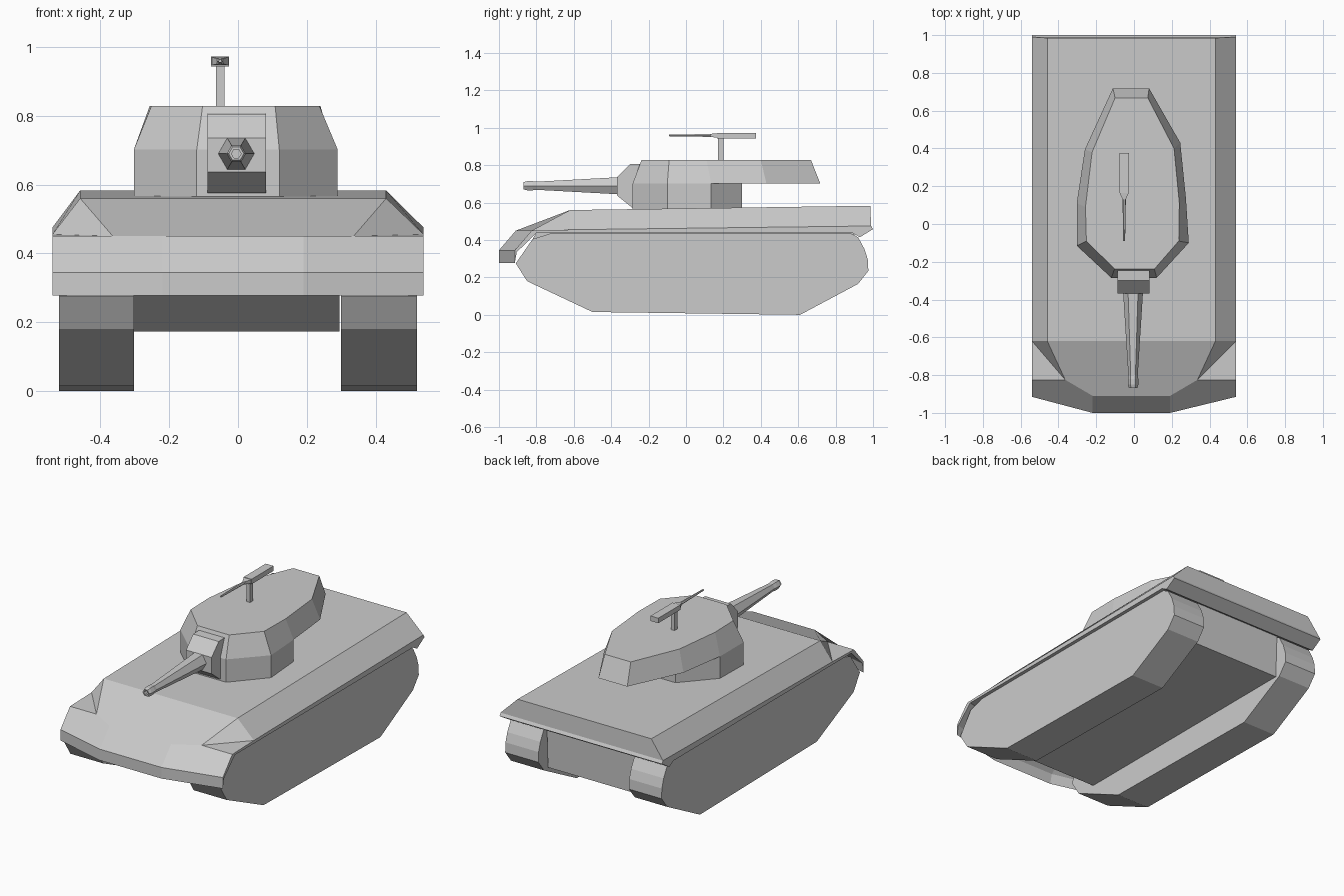
import bpy, bmesh, math

if "Cube" in bpy.data.objects:
    bpy.data.objects.remove(bpy.data.objects["Cube"])


def make_object(name, verts, faces):
    bm = bmesh.new()
    vs = [bm.verts.new(v) for v in verts]
    for f in faces:
        bm.faces.new([vs[i] for i in f])
    bmesh.ops.recalc_face_normals(bm, faces=bm.faces)
    mesh = bpy.data.meshes.new(name)
    bm.to_mesh(mesh)
    bm.free()
    ob = bpy.data.objects.new(name, mesh)
    bpy.context.collection.objects.link(ob)
    return ob


def loft(name, rings):
    """Skin equal-length rings and cap both ends."""
    n = len(rings[0])
    faces = [tuple(range(n)), tuple((len(rings) - 1) * n + i for i in range(n))]
    for r in range(len(rings) - 1):
        for i in range(n):
            j = (i + 1) % n
            faces.append((r * n + i, r * n + j, (r + 1) * n + j, (r + 1) * n + i))
    return make_object(name, [p for ring in rings for p in ring], faces)


def side_prism(name, profile, x0, x1):
    """Extrude a (y, z) profile across x."""
    return loft(name, [[(x, y, z) for y, z in profile] for x in (x0, x1)])


def rod(name, cx, cz, stations, sides=6):
    """Faceted rod along y through (y, radius) stations."""
    ang = [2 * math.pi * i / sides for i in range(sides)]
    return loft(name, [[(cx + r * math.cos(a), y, cz + r * math.sin(a)) for a in ang]
                       for y, r in stations])


def box(name, x0, x1, y0, y1, z0, z1):
    return side_prism(name, [(y0, z0), (y1, z0), (y1, z1), (y0, z1)], x0, x1)


# Upper hull: named half points (half width, y, z), mirrored to both sides
half = {
    "A": (0.445, 0.985, 0.583), "B": (0.445, -0.62, 0.56),
    "C": (0.54, 0.99, 0.475), "D": (0.54, -0.62, 0.455),
    "E": (0.54, -0.825, 0.45), "F": (0.35, -0.825, 0.45),
    "G": (0.205, -0.91, 0.45), "H": (0.205, -1.0, 0.345),
    "I": (0.54, -0.915, 0.345), "J": (0.205, -1.0, 0.278),
    "K": (0.54, -0.915, 0.278), "L": (0.54, -0.905, 0.335),
    "O": (0.205, -0.985, 0.335), "M": (0.54, -0.80, 0.437),
    "N": (0.205, -0.87, 0.437), "R": (0.54, 1.0, 0.458),
    "S": (0.54, 0.93, 0.415), "T": (0.54, 0.89, 0.437),
}
verts, index = [], {}
for key, (w, y, z) in half.items():
    shift = -0.014 if w < 0.5 else 0.0
    for side, name in ((1, key), (-1, key.lower())):
        index[name] = len(verts)
        verts.append((side * w + shift, y, z))
paired = ["ABDC", "BDF", "DEF", "EFGHI", "HIKJ", "JKLO", "OLMN", "CDEIKLMTSR"]
central = ["ABba", "BFGgfb", "GHhg", "HJjh", "JOoj", "ONno", "TMNnmt",
           "ACca", "CRrc", "RSsr", "STts"]
faces = paired + [f.lower() for f in paired] + central
make_object("upper_hull", verts, [[index[c] for c in f] for f in faces])

# Lower hull between the tracks
side_prism("lower_hull", [(-0.72, 0.173), (0.89, 0.173), (0.9, 0.44),
                          (-0.8, 0.44), (-0.88, 0.3)], -0.302, 0.295)

# Tracks
track = [(-0.91, 0.275), (-0.85, 0.18), (-0.5, 0.015), (0.61, 0.0), (0.92, 0.165),
         (0.975, 0.235), (0.972, 0.295), (0.955, 0.35), (0.92, 0.415), (0.88, 0.436),
         (-0.72, 0.436), (-0.82, 0.405)]
side_prism("right_track", track, 0.30, 0.52)
side_prism("left_track", track, -0.52, -0.303)

# Turret: lower drum and overhanging upper shell
front_ring = [(0.275, 0.135), (0.29, -0.10), (0.12, -0.285),
              (-0.12, -0.285), (-0.303, -0.115), (-0.303, 0.11)]
drum = [(0.13, 0.30)] + front_ring + [(-0.14, 0.30)]
loft("turret_base", [[(x, y, z) for x, y in drum] for z in (0.555, 0.702)])
rim = [(0.08, 0.718), (0.245, 0.43)] + front_ring + [(-0.26, 0.395), (-0.112, 0.718)]
roof = [(0.073, 0.668), (0.212, 0.40), (0.24, 0.11), (0.237, -0.09), (0.108, -0.238),
        (-0.103, -0.238), (-0.252, -0.09), (-0.257, 0.09), (-0.222, 0.38), (-0.1, 0.668)]
loft("turret_shell", [[(x, y, 0.702) for x, y in rim], [(x, y, 0.828) for x, y in roof]])

# Gun mantlet and hexagonal main gun with recessed bore
side_prism("gun_mantlet", [(-0.23, 0.575), (-0.29, 0.575), (-0.368, 0.637), (-0.368, 0.735),
                           (-0.30, 0.805), (-0.23, 0.808)], -0.088, 0.082)
rod("main_gun", -0.005, 0.69, [(-0.33, 0.06), (-0.37, 0.052), (-0.80, 0.025), (-0.82, 0.028),
                               (-0.85, 0.028), (-0.868, 0.022), (-0.868, 0.014), (-0.84, 0.014)])

# Roof machine gun
box("gun_post", -0.064, -0.039, 0.17, 0.20, 0.82, 0.945)
box("gun_receiver", -0.078, -0.026, 0.165, 0.375, 0.943, 0.973)
loft("gun_collar", [[(-0.052 + a * w, y, 0.959 + b * h)
                     for a, b in ((-1, -1), (1, -1), (1, 1), (-1, 1))]
                    for y, w, h in ((0.17, 0.026, 0.012), (0.13, 0.009, 0.008))])
rod("roof_gun_barrel", -0.052, 0.959, [(0.14, 0.009), (-0.09, 0.005)])
